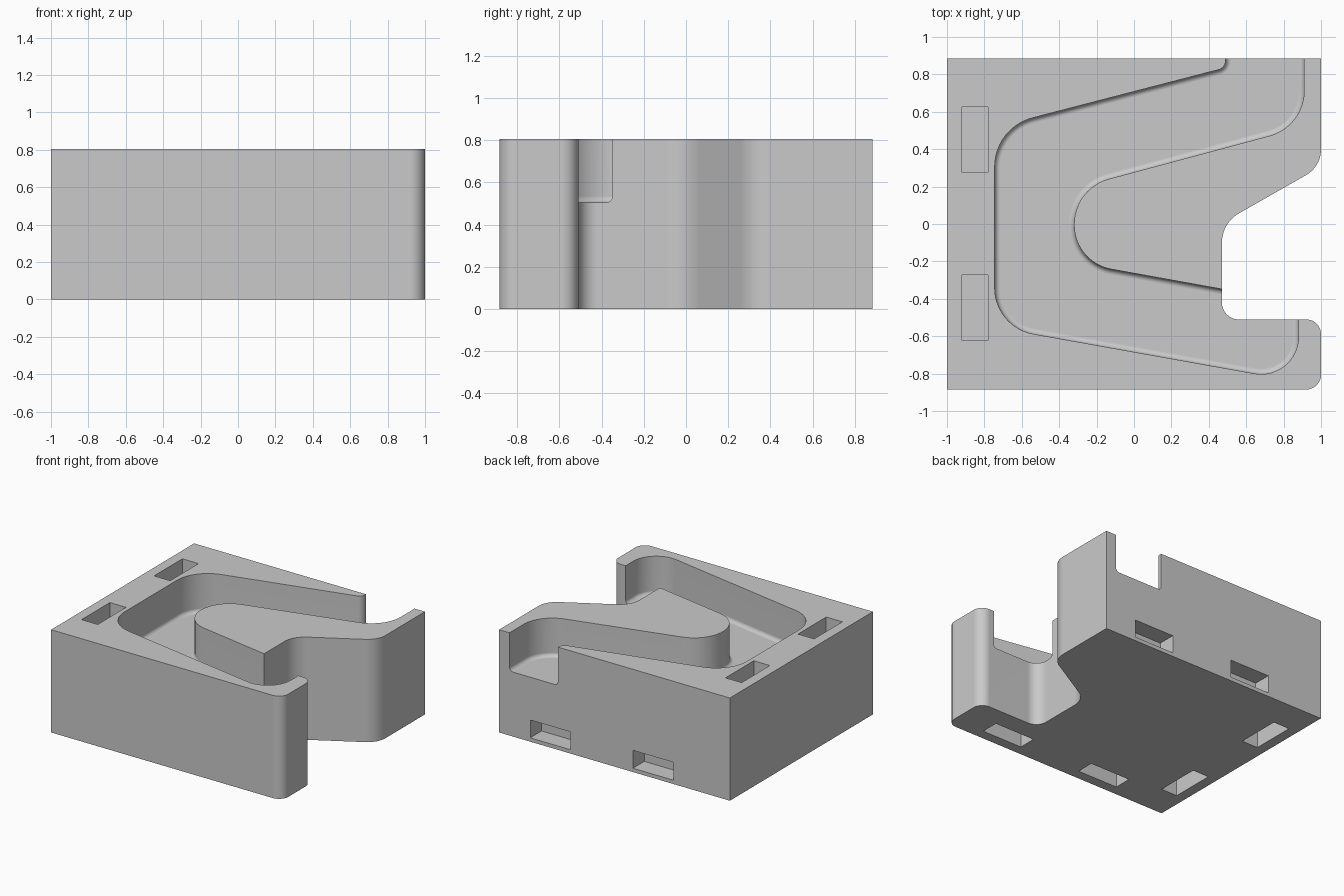
import bpy, bmesh
from math import radians, sin, tan
from mathutils import Vector

old = bpy.data.objects.get("Cube")
if old:
    bpy.data.objects.remove(old, do_unlink=True)

HEIGHT, HALF_DEPTH, FLOOR = 0.805, 0.885, 0.505

# One flat grey
grey = bpy.data.materials.new("light grey")
grey.use_nodes = True
colour = (0.59, 0.59, 0.59, 1)
grey.diffuse_color = colour
grey.node_tree.nodes["Principled BSDF"].inputs["Base Color"].default_value = colour


def rounded(corners, steps=12):
    """Turn (x, y, radius) corners into a 2D outline with filleted corners."""
    out = []
    for i, (x, y, r) in enumerate(corners):
        p = Vector((x, y))
        if not r:
            out.append(p)
            continue
        a = (Vector(corners[i - 1][:2]) - p).normalized()
        b = (Vector(corners[(i + 1) % len(corners)][:2]) - p).normalized()
        half = a.angle(b) / 2
        centre = p + (a + b).normalized() * (r / sin(half))
        u = (p + a * (r / tan(half)) - centre).normalized()
        v = (p + b * (r / tan(half)) - centre).normalized()
        turn = u.angle(v)
        for k in range(steps + 1):
            t = turn * k / steps
            out.append(centre + (u * sin(turn - t) + v * sin(t)) * (r / sin(turn)))
    return out


def prism(name, outline, z0, z1, bottom_fillet=0):
    """Extrude an outline from z0 to z1, optionally rounding the bottom rim."""
    bm = bmesh.new()
    low = [bm.verts.new((p.x, p.y, z0)) for p in outline]
    high = [bm.verts.new((p.x, p.y, z1)) for p in outline]
    bm.faces.new(low)
    bm.faces.new(high)
    for i in range(len(low)):
        bm.faces.new((low[i - 1], low[i], high[i], high[i - 1]))
    bmesh.ops.recalc_face_normals(bm, faces=bm.faces)
    if bottom_fillet:
        rim = [e for e in bm.edges if all(abs(v.co.z - z0) < 1e-5 for v in e.verts)]
        bmesh.ops.bevel(bm, geom=rim, offset=bottom_fillet, segments=4,
                        profile=0.5, affect='EDGES', clamp_overlap=False)
    mesh = bpy.data.meshes.new(name)
    bm.to_mesh(mesh)
    bm.free()
    mesh.materials.append(grey)
    ob = bpy.data.objects.new(name, mesh)
    bpy.context.collection.objects.link(ob)
    return ob


def box(name, x0, x1, y0, y1, z0, z1):
    corners = [(x0, y0, 0), (x1, y0, 0), (x1, y1, 0), (x0, y1, 0)]
    return prism(name, rounded(corners), z0, z1)


# Block with the notch in its right side
block = prism("block", rounded([
    (-1, -HALF_DEPTH, 0), (1, -HALF_DEPTH, 0.08), (1, -0.51, 0.08),
    (0.47, -0.51, 0.09), (0.47, 0.005, 0.18), (1, 0.307, 0.16),
    (1, HALF_DEPTH, 0), (-1, HALF_DEPTH, 0)]), 0, HEIGHT)

# Curved channel, open at the back and into the notch
channel = prism("channel_cutter", rounded([
    (0.49, 1, 0), (0.49, 0.835, 0.05), (-0.745, 0.515, 0.27),
    (-0.745, -0.551, 0.25), (0.88, -0.842, 0.2), (0.88, -0.422, 0),
    (-0.32, -0.206, 0.24), (-0.32, 0.191, 0.25), (0.91, 0.521, 0.25),
    (0.91, 1, 0)]), FLOOR, 1, 0.03)
cutters = [channel]

# Blind slots: pairs in the top, bottom and back faces
LENGTH, DEPTH, NEAR, FAR = 0.175, 0.14, 0.08, 0.22
for c in (-0.447, 0.45):
    for side, z0, z1 in (("top", HEIGHT - DEPTH, 1), ("bottom", -0.2, DEPTH)):
        cutters.append(box(side + "_slot_cutter", -1 + NEAR, -1 + FAR,
                           c - LENGTH, c + LENGTH, z0, z1))
for c in (-0.335, 0.555):
    cutters.append(box("front_bottom_slot_cutter", c - LENGTH, c + LENGTH,
                       NEAR - HALF_DEPTH, FAR - HALF_DEPTH, -0.2, DEPTH))
    cutters.append(box("back_slot_cutter", c - LENGTH, c + LENGTH,
                       HALF_DEPTH - DEPTH, 1, 0.03, 0.17))

bpy.ops.object.select_all(action='DESELECT')
block.select_set(True)
bpy.context.view_layer.objects.active = block
for cutter in cutters:
    mod = block.modifiers.new("cut", 'BOOLEAN')
    mod.operation, mod.solver, mod.object = 'DIFFERENCE', 'EXACT', cutter
    bpy.ops.object.modifier_apply(modifier=mod.name)
    bpy.data.objects.remove(cutter, do_unlink=True)

# Smooth fillets, crisp edges
bpy.ops.object.shade_smooth_by_angle(angle=radians(30))
weighted = block.modifiers.new("even_shading", 'WEIGHTED_NORMAL')
weighted.keep_sharp = True
